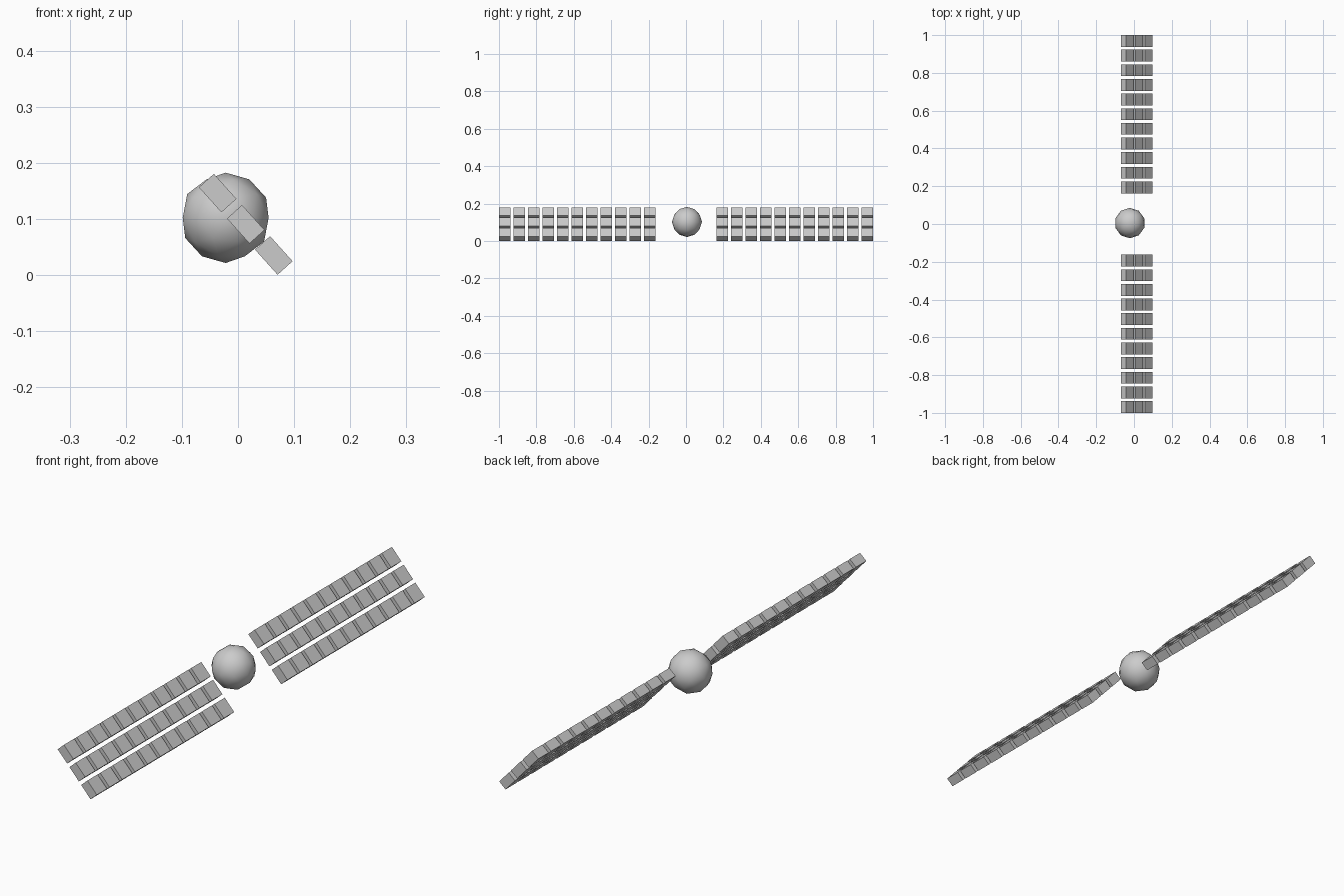
import bpy, bmesh
from math import radians
from mathutils import Matrix, Vector

if "Cube" in bpy.data.objects:
    bpy.data.objects.remove(bpy.data.objects["Cube"])

TILT = radians(48)            # panels lean about the y axis
CELL = (0.06, 0.0625, 0.036)  # length down the slope, width, thickness
ROW_STEP, COL_STEP = 0.0748, 0.0775
ROWS, COLS = 3, 11
MID = Vector((0.0138, 0, 0.0905))


def wing(name, side):
    """Grid of separate blocks running outward along y."""
    bm = bmesh.new()
    for row in range(ROWS):
        for col in range(COLS):
            x = (row - (ROWS - 1) / 2) * ROW_STEP
            y = side * (1 - CELL[1] / 2 - col * COL_STEP)
            bmesh.ops.create_cube(
                bm, size=1,
                matrix=Matrix.Translation((x, y, 0)) @ Matrix.Diagonal((*CELL, 1)))
    mesh = bpy.data.meshes.new(name)
    bm.to_mesh(mesh)
    bm.free()
    obj = bpy.data.objects.new(name, mesh)
    obj.location = MID
    obj.rotation_euler = (0, TILT, 0)
    bpy.context.collection.objects.link(obj)


# Panel wings on both sides
wing("panel_wing_front", -1)
wing("panel_wing_back", 1)

# Central low-poly ball, smooth shaded
bpy.ops.mesh.primitive_ico_sphere_add(subdivisions=2, radius=0.0805,
                                      location=(-0.022, 0.005, 0.102))
bpy.context.object.name = "central_ball"
bpy.ops.object.shade_smooth()
